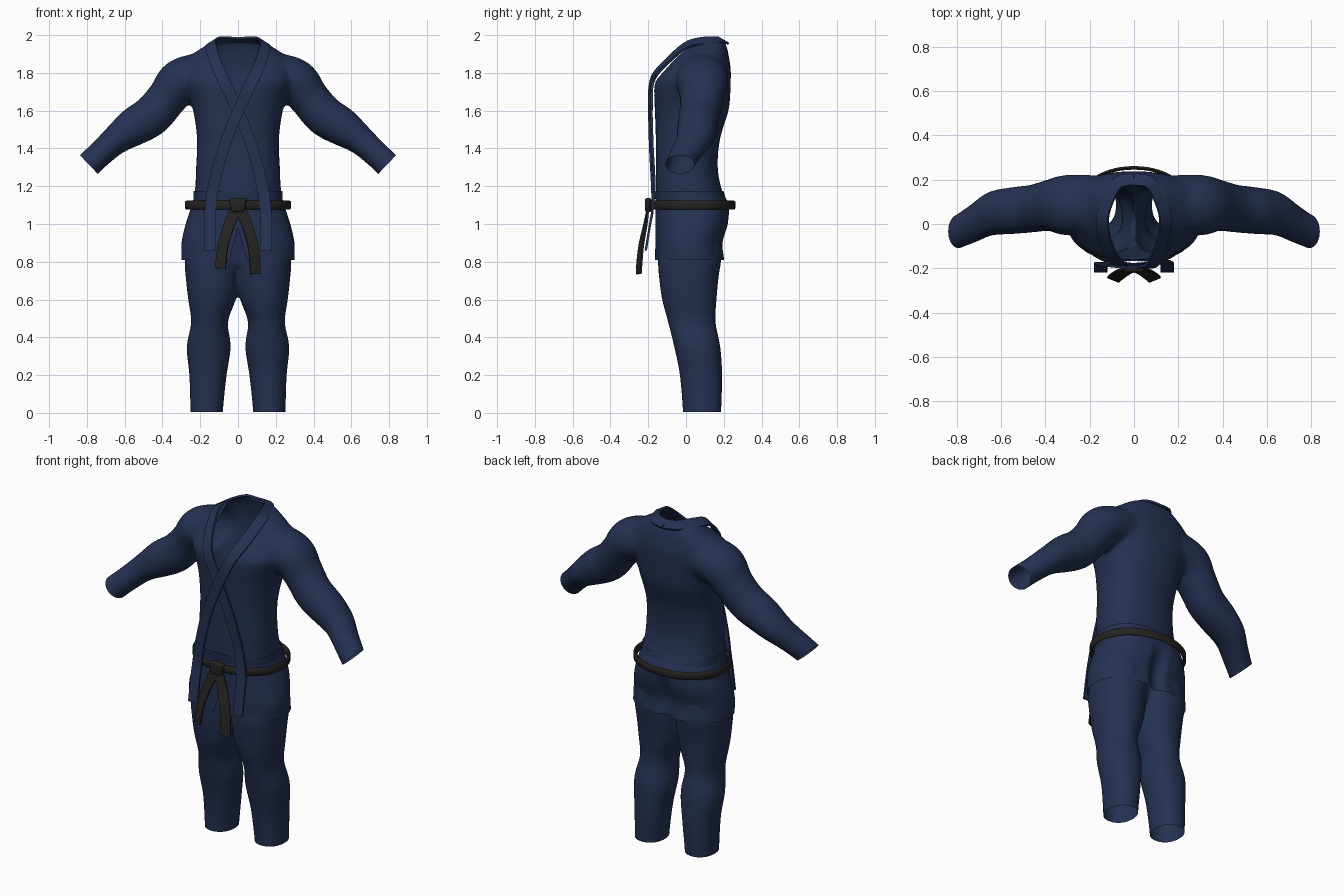
import bpy, bmesh, math
from mathutils import Vector

if "Cube" in bpy.data.objects:
    bpy.data.objects.remove(bpy.data.objects["Cube"])


def material(name, rgb):
    m = bpy.data.materials.new(name)
    m.diffuse_color = (*rgb, 1)
    m.use_nodes = True
    m.node_tree.nodes["Principled BSDF"].inputs["Base Color"].default_value = m.diffuse_color
    return m


NAVY = material("navy cloth", (0.0185, 0.031, 0.086))
BLACK = material("black belt cloth", (0.018, 0.017, 0.015))


def spline(rows, steps):
    """Smooth curve through tuples of numbers."""
    out = []
    for i in range(len(rows) - 1):
        a, b, c, d = (rows[max(0, min(len(rows) - 1, i + k))] for k in (-1, 0, 1, 2))
        for s in range(steps):
            t = s / steps
            out.append(tuple(
                0.5 * (2 * q + (r - p) * t + (2 * p - 5 * q + 4 * r - u) * t * t
                       + (3 * q - p - 3 * r + u) * t ** 3)
                for p, q, r, u in zip(a, b, c, d)))
    return out + [rows[-1]]


def oval(center, u, v, n=2.3, count=40):
    """Rounded cross-section spanned by the half-axes u and v."""
    pts = []
    for i in range(count):
        a = 2 * math.pi * i / count
        c, s = math.cos(a), math.sin(a)
        pts.append(center + u * math.copysign(abs(c) ** (2 / n), c)
                   + v * math.copysign(abs(s) ** (2 / n), s))
    return pts


def loft(bm, rings, caps=True):
    loops = [[bm.verts.new(p) for p in r] for r in rings]
    n = len(loops[0])
    for a, b in zip(loops, loops[1:]):
        for i in range(n):
            bm.faces.new((a[i], a[(i + 1) % n], b[(i + 1) % n], b[i]))
    if caps:
        bm.faces.new(loops[0][::-1])
        bm.faces.new(loops[-1])


def upright(bm, rows, n=2.3):
    """Loft rows of (z, x min, x max, y front, y back)."""
    loft(bm, [oval(Vector(((x0 + x1) / 2, (y0 + y1) / 2, z)),
                   Vector(((x1 - x0) / 2, 0, 0)), Vector((0, (y1 - y0) / 2, 0)), n)
              for z, x0, x1, y0, y1 in spline(rows, 4)])


def finish(bm, name, mat, angle=50):
    bmesh.ops.recalc_face_normals(bm, faces=bm.faces)
    me = bpy.data.meshes.new(name)
    bm.to_mesh(me)
    bm.free()
    ob = bpy.data.objects.new(name, me)
    bpy.context.collection.objects.link(ob)
    me.materials.append(mat)
    bpy.ops.object.select_all(action='DESELECT')
    ob.select_set(True)
    bpy.context.view_layer.objects.active = ob
    bpy.ops.object.shade_smooth_by_angle(angle=math.radians(angle))
    return ob


def fuse(bm):
    """Blend overlapping volumes into one soft skin and return it as a bmesh."""
    bmesh.ops.recalc_face_normals(bm, faces=bm.faces)
    me = bpy.data.meshes.new("blend")
    bm.to_mesh(me)
    bm.free()
    ob = bpy.data.objects.new("blend", me)
    bpy.context.collection.objects.link(ob)
    r = ob.modifiers.new("fuse", 'REMESH')
    r.mode, r.voxel_size = 'VOXEL', 0.013
    s = ob.modifiers.new("soften", 'SMOOTH')
    s.factor, s.iterations = 0.5, 8
    result = bpy.data.meshes.new_from_object(
        ob.evaluated_get(bpy.context.evaluated_depsgraph_get()))
    out = bmesh.new()
    out.from_mesh(result)
    bpy.data.objects.remove(ob)
    return out


def cut(bm, co, no, keep=None, clear=True):
    """Slice by a plane, dropping its positive side, on faces picked by keep."""
    faces = [f for f in bm.faces if keep is None or keep(f.calc_center_median())]
    geom = list({e for f in faces for e in (*f.verts, *f.edges)}) + faces
    bmesh.ops.bisect_plane(bm, geom=geom, dist=1e-5, plane_co=co, plane_no=no,
                           clear_outer=clear)


def remove(bm, test):
    bmesh.ops.delete(bm, geom=[f for f in bm.faces if test(f.calc_center_median())],
                     context='FACES')


# Jacket: torso with skirt, as z, half width, front, back
bm = bmesh.new()
torso = [(.74, .30, -.165, .20), (.81, .30, -.165, .205), (.90, .30, -.163, .195),
         (1.0, .278, -.163, .225), (1.1, .245, -.163, .228), (1.18, .228, -.16, .19),
         (1.3, .222, -.16, .168), (1.45, .217, -.16, .18), (1.6, .237, -.165, .225),
         (1.7, .27, -.17, .235), (1.76, .29, -.165, .237), (1.82, .29, -.115, .237),
         (1.88, .265, -.06, .228), (1.93, .195, -.005, .218), (1.968, .135, .04, .205)]
upright(bm, [(z, -w, w, f, b) for z, w, f, b in torso], 2.4)

# Sleeves: x, z, y of the centre, then radius in the front plane and in depth
sleeve = [(.17, 1.79, .09, .12, .13), (.30, 1.755, .085, .122, .137),
          (.375, 1.668, .085, .107, .117), (.455, 1.575, .07, .108, .108),
          (.55, 1.515, .06, .102, .106), (.645, 1.447, .047, .079, .1),
          (.72, 1.38, .005, .07, .088), (.79, 1.315, -.033, .07, .077),
          (.86, 1.25, -.065, .07, .075)]
rows = spline(sleeve, 5)
for side in (-1, 1):
    rings = []
    for i, (x, z, y, r, ry) in enumerate(rows):
        a, b = rows[max(0, i - 1)], rows[min(len(rows) - 1, i + 1)]
        t = Vector((b[0] - a[0], 0, b[1] - a[1])).normalized()
        rings.append(oval(Vector((side * x, y, z)),
                          Vector((-side * t.z, 0, t.x)) * r, Vector((0, ry, 0)), 2))
    loft(bm, rings)
bm = fuse(bm)

# Open the hem, cuffs, neck and front skirt slit
cut(bm, (0, 0, .81), (0, 0, -1))
for s in (-1, 1):
    cut(bm, (s * .79, 0, 1.315), (s * .72, 0, -.69), lambda c: c.x * s > .5)
    cut(bm, (s * .115, 0, 0), (1, 0, 0), lambda c: c.z > 1.6, False)
    cut(bm, (0, 0, 1.64), (.8, 0, -s), lambda c: c.z > 1.6 and c.y < .165, False)
    cut(bm, (0, 0, .98), (.17, 0, s * .045), lambda c: c.z < 1.0 and c.y < 0, False)
cut(bm, (0, .165, 0), (0, 1, 0), lambda c: c.z > 1.8, False)
remove(bm, lambda c: c.y < .165 and c.z > 1.64 and abs(c.x) < min(.115, (c.z - 1.64) * .8))
remove(bm, lambda c: c.y < 0 and c.z < .98 and abs(c.x) < (.98 - c.z) * .265)
# Seat crease
for v in bm.verts:
    if v.co.z < 1.08 and v.co.y > .05 and abs(v.co.x) < .07:
        v.co.y -= .03 * (1 - (v.co.x / .07) ** 2) ** 2 * min(1, (1.08 - v.co.z) / .1)
finish(bm, "jacket", NAVY)

# Trousers: two legs and a seat, open at the waist and cuffs
bm = bmesh.new()
leg = [(-.06, .08, .252, -.015, .185), (.01, .08, .252, -.017, .187),
       (.2, .06, .258, -.033, .192), (.35, .038, .272, -.063, .182),
       (.48, .053, .248, -.095, .157), (.6, .012, .264, -.127, .162),
       (.72, -.01, .277, -.143, .173), (.82, -.01, .282, -.148, .187),
       (.95, 0, .255, -.13, .18)]
for s in (-1, 1):
    upright(bm, [(z, min(s * a, s * b), max(s * a, s * b), f, k) for z, a, b, f, k in leg], 2.2)
seat = [(.78, .22, -.10, .12), (.9, .25, -.12, .15), (1.0, .25, -.14, .18),
        (1.1, .238, -.158, .215), (1.17, .237, -.168, .2), (1.25, .237, -.168, .18)]
upright(bm, [(z, -w, w, f, b) for z, w, f, b in seat], 2.4)
bm = fuse(bm)
cut(bm, (0, 0, 0.005), (0, 0, -1))
cut(bm, (0, 0, 1.175), (0, 0, 1))
finish(bm, "trousers", NAVY)


def ribbon(name, path, width, thick, mat):
    """Flat cloth strip; path rows hold a position and a facing direction."""
    bm = bmesh.new()
    pts = spline(path, 6)
    rings = []
    for i, p in enumerate(pts):
        t = Vector(pts[min(len(pts) - 1, i + 1)][:3]) - Vector(pts[max(0, i - 1)][:3])
        w = Vector(p[3:]).cross(t).normalized()
        n = t.cross(w).normalized()
        c = Vector(p[:3])
        rings.append([c + w * a * width / 2 + n * b * thick / 2
                      for a, b in ((-1, -1), (1, -1), (1, 1), (-1, 1))])
    loft(bm, rings)
    return finish(bm, name, mat, 40)


# Lapels: from the back of the collar, across the chest, hanging below the belt
lapel = [(0, .20, 1.968, 0, .5, .85), (.075, .182, 1.973, .3, .4, .85),
         (.125, .09, 1.968, .6, 0, .8), (.143, 0, 1.945, .45, -.45, .75),
         (.12, -.1, 1.86, .35, -.6, .7), (.08, -.183, 1.765, .1, -.9, .35),
         (.01, -.194, 1.62, 0, -1, 0), (-.07, -.19, 1.42, 0, -1, 0),
         (-.125, -.18, 1.22, 0, -1, 0), (-.147, -.177, 1.08, 0, -1, 0),
         (-.15, -.19, 1.0, 0, -1, 0), (-.15, -.213, .86, 0, -1, 0)]
ribbon("outer_lapel", lapel, .06, .012, NAVY)
ribbon("inner_lapel", [(-x, y + (.012 if 1.1 < z < 1.8 else 0), z, -a, b, c)
                       for x, y, z, a, b, c in lapel], .06, .012, NAVY)

# Belt: a loop standing slightly off the waist
bm = bmesh.new()
profile = [(0, -.024), (.008, -.018), (.008, .018), (0, .024), (-.008, .018), (-.008, -.018),
           (0, -.024)]
loft(bm, [oval(Vector((0, .033, 1.1 + dz)), Vector((.272 + d, 0, 0)),
               Vector((0, .22 + d, 0)), 2.1, 64) for d, dz in profile], caps=False)
bmesh.ops.remove_doubles(bm, verts=bm.verts, dist=1e-5)
finish(bm, "belt", BLACK, 60)

# Knot
bm = bmesh.new()
bmesh.ops.create_cube(bm, size=1)
for v in bm.verts:
    taper = 1 if v.co.z > 0 else .7
    v.co = Vector((v.co.x * .095 * taper, v.co.y * .035 - .2, v.co.z * .075 + 1.1))
bmesh.ops.bevel(bm, geom=bm.edges[:], offset=.012, segments=3, affect='EDGES', profile=.5)
finish(bm, "belt_knot", BLACK)

# Belt tails
for s, name, drop in ((-1, "left_belt_tail", 0), (1, "right_belt_tail", .03)):
    ribbon(name, [(0, -.2, 1.1, s * .1, -1, 0), (s * .045, -.215, 1.0, s * .3, -1, 0),
                  (s * .08, -.238, .88, s * .4, -1, 0),
                  (s * .093, -.25, .765 - drop, s * .4, -1, 0)], .058, .01, BLACK)
